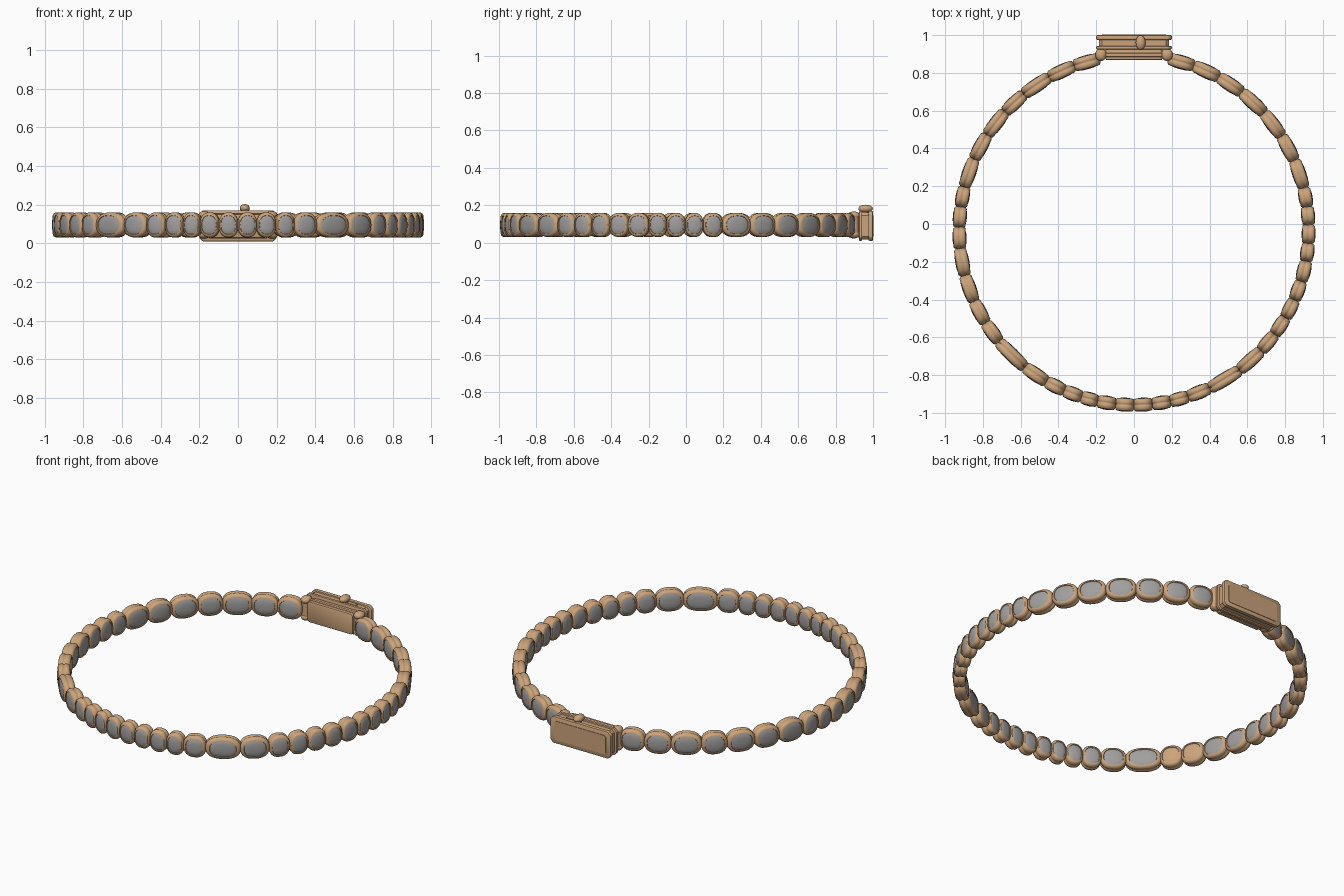
import bpy, bmesh, math
from mathutils import Matrix, Vector

if "Cube" in bpy.data.objects:
    bpy.data.objects.remove(bpy.data.objects["Cube"], do_unlink=True)


def material(name, color, rough):
    m = bpy.data.materials.new(name)
    m.use_nodes = True
    m.diffuse_color = (*color, 1)
    node = m.node_tree.nodes["Principled BSDF"]
    node.inputs["Base Color"].default_value = (*color, 1)
    node.inputs["Roughness"].default_value = rough
    return m


GOLD = material("rose gold", (0.60, 0.37, 0.20), 0.5)
GEM = material("grey stone", (0.36, 0.35, 0.34), 0.5)

RADIUS, CENTRE_Y, MID_Z = 0.925, -0.033, 0.095
HALF_H = 0.065
SEG = 32
# Half profile of a link: (scale of outline, distance from mid plane)
PROFILE = [(0.38, 0.0365), (0.60, 0.034), (0.74, 0.030), (0.76, 0.0335), (0.84, 0.0325),
           (0.93, 0.027), (0.99, 0.019), (1.0, 0.012), (0.985, 0.006), (0.95, 0.002)]
GEM_ROWS = 2


def finish(name, bm, mats, angle=35):
    bmesh.ops.recalc_face_normals(bm, faces=bm.faces)
    mesh = bpy.data.meshes.new(name)
    bm.to_mesh(mesh)
    bm.free()
    for m in mats:
        mesh.materials.append(m)
    ob = bpy.data.objects.new(name, mesh)
    bpy.context.collection.objects.link(ob)
    bpy.ops.object.select_all(action="DESELECT")
    ob.select_set(True)
    bpy.context.view_layer.objects.active = ob
    bpy.ops.object.shade_smooth_by_angle(angle=math.radians(angle))
    return ob


def sgn_pow(v, p):
    return math.copysign(abs(v) ** p, v)


def link(name, a0, a1, plain_inside=False):
    """Oval setting with a domed stone on its outer and inner side."""
    mid, half = math.radians((a0 + a1) / 2), math.radians(abs(a1 - a0) / 2)
    half_len = RADIUS * math.sin(half) * 1.05
    out = Vector((math.sin(mid), -math.cos(mid), 0))
    along = Vector((math.cos(mid), math.sin(mid), 0))
    base = out * RADIUS * math.cos(half * 0.5) + Vector((0, CENTRE_Y, MID_Z))
    rows = PROFILE + [(s, -d) for s, d in reversed(PROFILE)]
    bm = bmesh.new()
    rings = []
    for s, d in rows:
        ring = []
        for k in range(SEG):
            t = math.tau * k / SEG
            u = sgn_pow(math.cos(t), 0.85) * half_len * s
            w = sgn_pow(math.sin(t), 0.85) * HALF_H * s
            ring.append(bm.verts.new(base + out * d + along * u + Vector((0, 0, w))))
        rings.append(ring)
    last = len(rows) - 1
    inner_mat = 0 if plain_inside else 1
    for i in range(last):
        for k in range(SEG):
            n = (k + 1) % SEG
            f = bm.faces.new((rings[i][k], rings[i][n], rings[i + 1][n], rings[i + 1][k]))
            if i < GEM_ROWS:
                f.material_index = 1
            elif i >= last - GEM_ROWS:
                f.material_index = inner_mat
    # Stone tops
    for ring, d, mat in ((rings[0], 0.0375, 1), (rings[-1], -0.0375, inner_mat)):
        tip = bm.verts.new(base + out * d)
        for k in range(SEG):
            bm.faces.new((ring[k], ring[(k + 1) % SEG], tip)).material_index = mat
    return finish(name, bm, [GOLD, GEM])


# Joints between links, in degrees from the front, on each side
LEFT = [0, 6, 12, 18, 25.5, 37, 46.5, 53.5, 60, 66.5, 73, 79.8, 85.7, 91.8, 97.7, 104,
        113.5, 122.5, 132, 142, 151, 160, 168.5]
RIGHT = [0, 6, 12, 17.5, 23.5, 30, 38.5, 50.5, 58, 66, 75, 84, 91, 97.7, 104.3,
         114, 123, 132.5, 141, 151, 160, 168.5]
for side, sign, joints in (("left", 1, LEFT), ("right", -1, RIGHT)):
    for i, (a, b) in enumerate(zip(joints, joints[1:])):
        plain = side == "right" and 50 < a < 60
        link(f"{side}_link_{i + 1:02d}", sign * a, sign * b, plain)


def plate(name, hx, hz, y0, y1, corner, bevel, z=MID_Z - 0.005, x=0):
    """Slab in the xz plane with cut corners and softened edges."""
    bm = bmesh.new()
    pts = [(hx, hz - corner), (hx - corner, hz), (corner - hx, hz), (-hx, hz - corner),
           (-hx, corner - hz), (corner - hx, -hz), (hx - corner, -hz), (hx, corner - hz)]
    face = bm.faces.new([bm.verts.new((x + px, y0, z + pz)) for px, pz in pts])
    ext = bmesh.ops.extrude_face_region(bm, geom=[face])
    verts = [v for v in ext["geom"] if isinstance(v, bmesh.types.BMVert)]
    bmesh.ops.translate(bm, verts=verts, vec=(0, y1 - y0, 0))
    bmesh.ops.recalc_face_normals(bm, faces=bm.faces)
    if bevel:
        bmesh.ops.bevel(bm, geom=bm.edges[:], offset=bevel, segments=2,
                        affect="EDGES", profile=0.5)
    return finish(name, bm, [GOLD])


def ellipsoid(name, centre, size):
    bm = bmesh.new()
    m = Matrix.Translation(centre) @ Matrix.Diagonal((*size, 1))
    bmesh.ops.create_uvsphere(bm, u_segments=20, v_segments=12, radius=1, matrix=m)
    return finish(name, bm, [GOLD], 60)


# Clasp box: back cover, recessed core, front rim, inner tongue case
plate("clasp_back_cover", 0.20, 0.080, 0.975, 1.0, 0.018, 0.006)
plate("clasp_back_panel", 0.17, 0.056, 0.99, 1.003, 0.01, 0)
plate("clasp_core", 0.185, 0.072, 0.935, 0.98, 0.016, 0)
plate("clasp_front_rim", 0.20, 0.080, 0.925, 0.942, 0.018, 0.005)
plate("clasp_inner_case", 0.15, 0.062, 0.868, 0.93, 0.01, 0.006)
plate("clasp_inner_band", 0.155, 0.066, 0.885, 0.905, 0.01, 0.004)
plate("clasp_tongue", 0.03, 0.004, 0.945, 0.968, 0.002, 0, z=0.164, x=0.085)

# Hinge pillars with rounded ends
for side, sx in (("left", 1), ("right", -1)):
    bm = bmesh.new()
    bmesh.ops.create_cone(bm, cap_ends=True, segments=20, radius1=0.028, radius2=0.028,
                          depth=0.10, matrix=Matrix.Translation((sx * 0.175, 0.897, MID_Z)))
    finish(f"{side}_hinge_pillar", bm, [GOLD])
    for end, sz in (("top", 1), ("bottom", -1)):
        ellipsoid(f"{side}_hinge_{end}", (sx * 0.175, 0.897, MID_Z + sz * 0.05),
                  (0.03, 0.034, 0.022))

# Push button
ellipsoid("push_button", (0.035, 0.96, 0.182), (0.026, 0.039, 0.021))
bm = bmesh.new()
bmesh.ops.create_cone(bm, cap_ends=True, segments=16, radius1=0.015, radius2=0.015,
                      depth=0.03, matrix=Matrix.Translation((0.035, 0.96, 0.17)))
finish("push_button_stem", bm, [GOLD])
